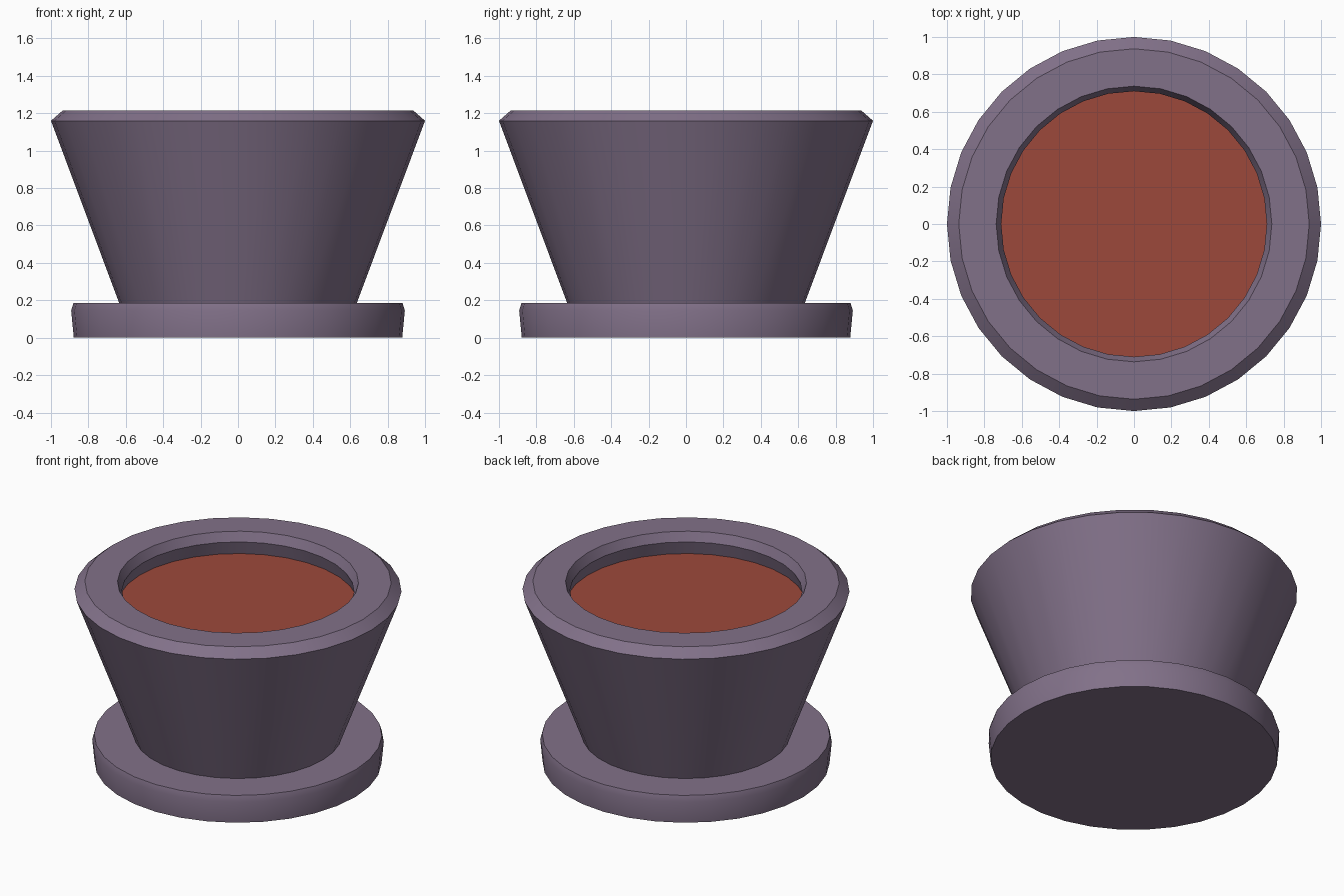
import bpy, bmesh, math

if "Cube" in bpy.data.objects:
    bpy.data.objects.remove(bpy.data.objects["Cube"])

SIDES = 32


def material(name, rgb):
    m = bpy.data.materials.new(name)
    m.diffuse_color = (*rgb, 1.0)
    m.use_nodes = True
    m.node_tree.nodes["Principled BSDF"].inputs["Base Color"].default_value = m.diffuse_color
    return m


def lathe(name, profile, mat, cap_first=False, cap_last=False):
    """Spin (radius, height) rings around z, optionally capping the ends."""
    bm = bmesh.new()
    rings = []
    for r, z in profile:
        rings.append([bm.verts.new((r * math.cos(2 * math.pi * i / SIDES),
                                    r * math.sin(2 * math.pi * i / SIDES), z))
                      for i in range(SIDES)])
    for a, b in zip(rings, rings[1:]):
        for i in range(SIDES):
            j = (i + 1) % SIDES
            bm.faces.new((a[i], a[j], b[j], b[i]))
    if cap_first:
        bm.faces.new(rings[0][::-1])
    if cap_last:
        bm.faces.new(rings[-1])
    mesh = bpy.data.meshes.new(name)
    bm.to_mesh(mesh)
    bm.free()
    mesh.materials.append(mat)
    obj = bpy.data.objects.new(name, mesh)
    bpy.context.collection.objects.link(obj)
    bpy.ops.object.select_all(action='DESELECT')
    obj.select_set(True)
    bpy.context.view_layer.objects.active = obj
    bpy.ops.object.shade_smooth_by_angle(angle=math.radians(30))
    return obj


clay = material("mauve_clay", (0.222, 0.165, 0.25))
soil = material("red_brown_soil", (0.335, 0.066, 0.044))

# saucer with a slightly rolled edge, top meeting the pot wall
lathe("saucer", [(0.878, 0.0), (0.892, 0.145), (0.88, 0.185), (0.635, 0.185)],
      clay, cap_first=True)

# flared pot with bevelled rim, inner lip and undercut wall down to the soil
lathe("pot", [(0.635, 0.185), (1.0, 1.16), (0.937, 1.215),
              (0.737, 1.215), (0.71, 1.155), (0.735, 1.065)], clay)

# soil surface
lathe("soil", [(0.735, 1.065)], soil, cap_last=True)
